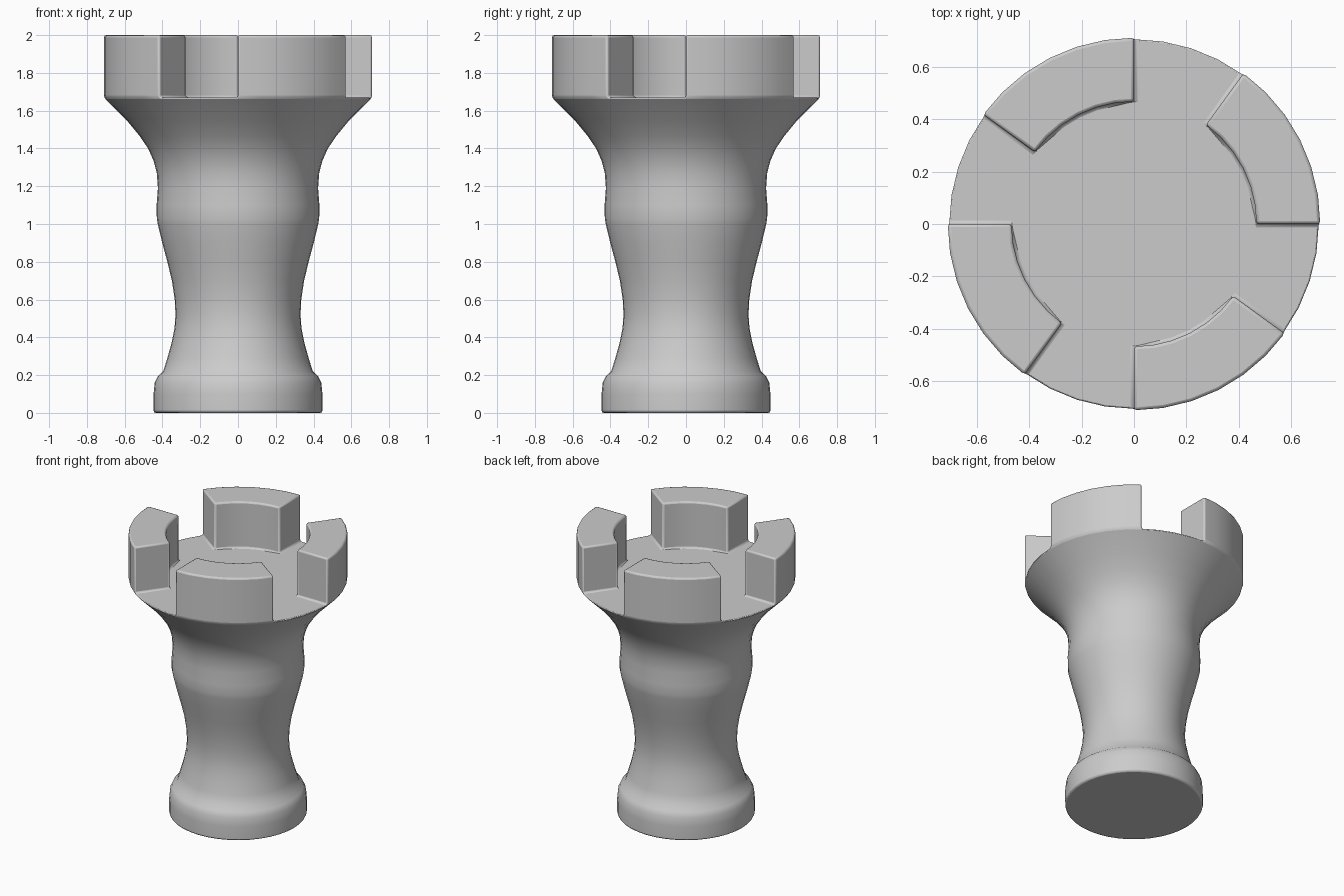
import bpy, bmesh, math

if "Cube" in bpy.data.objects:
    bpy.data.objects.remove(bpy.data.objects["Cube"])

SEG = 40
FLOOR_Z, TOP_Z, RIM_R, INNER_R = 1.67, 2.0, 0.71, 0.467

# body profile (radius, height) from base to rim, then the inner floor ring
profile = [(0.447, 0.0), (0.447, 0.10), (0.441, 0.16), (0.424, 0.195), (0.396, 0.22),
           (0.374, 0.29), (0.352, 0.37), (0.336, 0.45), (0.331, 0.52), (0.335, 0.60),
           (0.350, 0.70), (0.374, 0.80), (0.401, 0.90), (0.425, 1.0), (0.430, 1.03),
           (0.431, 1.10), (0.424, 1.19), (0.430, 1.27), (0.447, 1.335), (0.476, 1.40),
           (0.520, 1.465), (0.590, 1.55), (RIM_R, FLOOR_Z), (INNER_R, FLOOR_Z)]

bm = bmesh.new()
rings = []
for r, z in profile:
    rings.append([bm.verts.new((r * math.cos(math.tau * i / SEG),
                                r * math.sin(math.tau * i / SEG), z)) for i in range(SEG)])

# revolved skin, remembering the outer floor faces that carry battlements
battlement_faces = []
for k in range(len(rings) - 1):
    a, b = rings[k], rings[k + 1]
    for i in range(SEG):
        j = (i + 1) % SEG
        f = bm.faces.new((a[i], a[j], b[j], b[i]))
        if k == len(rings) - 2 and i % 10 < 6:
            battlement_faces.append(f)
bm.faces.new(list(reversed(rings[0])))
bm.faces.new(rings[-1])

# four battlements raised from the floor
result = bmesh.ops.extrude_face_region(bm, geom=battlement_faces)
for v in (g for g in result["geom"] if isinstance(g, bmesh.types.BMVert)):
    v.co.z = TOP_Z
old = [f for f in battlement_faces if f.is_valid]
if old:
    bmesh.ops.delete(bm, geom=old, context='FACES')
bmesh.ops.recalc_face_normals(bm, faces=bm.faces[:])

mesh = bpy.data.meshes.new("tower_piece")
bm.to_mesh(mesh)
bm.free()
tower = bpy.data.objects.new("tower_piece", mesh)
bpy.context.collection.objects.link(tower)
bpy.context.view_layer.objects.active = tower
tower.select_set(True)
bpy.ops.object.shade_smooth_by_angle(angle=math.radians(40))

# softened edges
bevel = tower.modifiers.new("soft_edges", 'BEVEL')
bevel.width = 0.012
bevel.segments = 2
bevel.limit_method = 'ANGLE'
bevel.angle_limit = math.radians(42)
